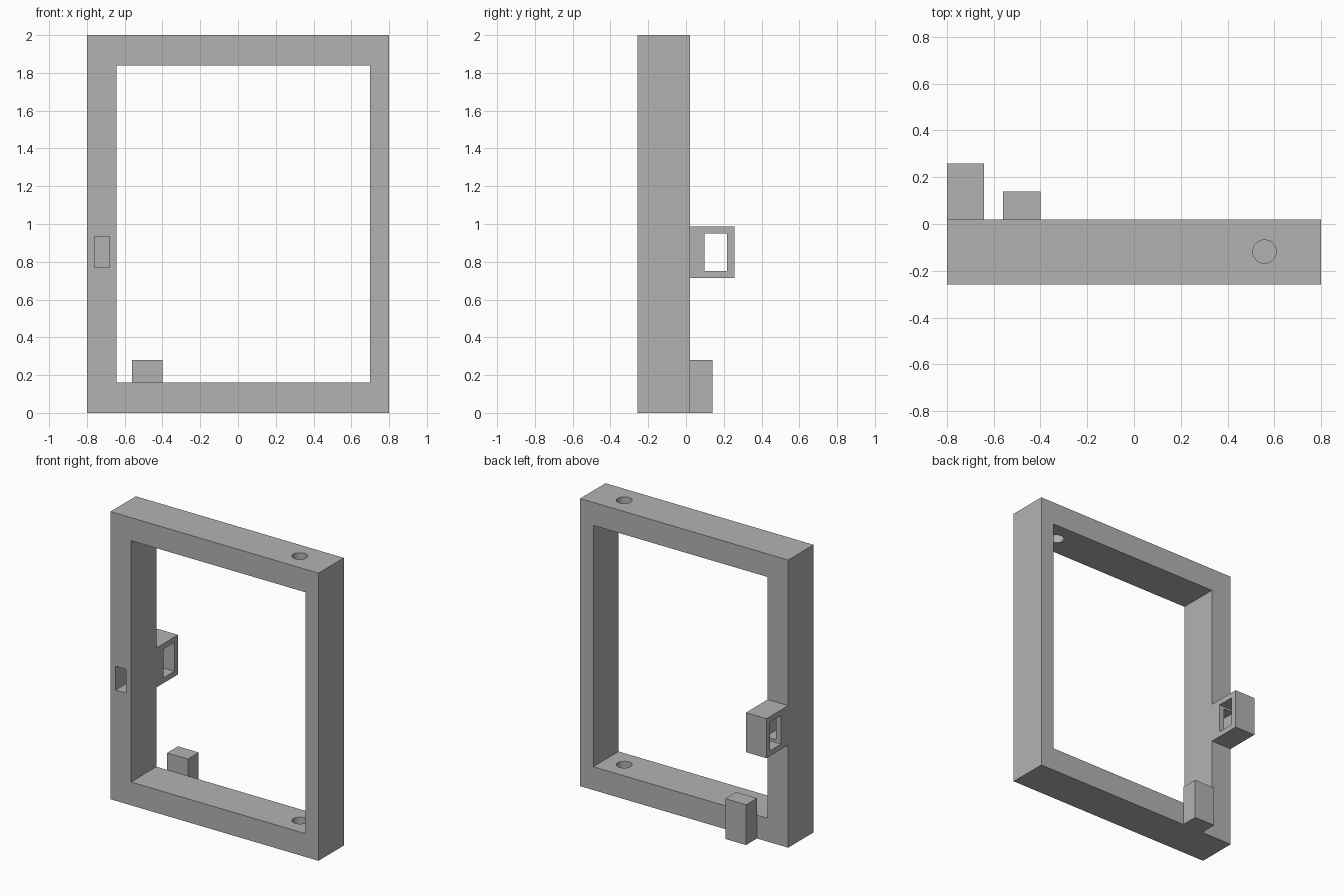
import bpy
from mathutils import Vector

cube = bpy.data.objects.get("Cube")
if cube:
    bpy.data.objects.remove(cube, do_unlink=True)

GREY = (0.45, 0.45, 0.45, 1.0)
grey = bpy.data.materials.new("grey")
grey.use_nodes = True
grey.diffuse_color = GREY
grey.node_tree.nodes["Principled BSDF"].inputs["Base Color"].default_value = GREY


def block(name, low, high):
    """Box spanning two opposite corners."""
    low, high = Vector(low), Vector(high)
    bpy.ops.mesh.primitive_cube_add(size=1, location=(low + high) / 2)
    ob = bpy.context.object
    ob.name = name
    ob.scale = high - low
    bpy.ops.object.transform_apply(location=False, rotation=False, scale=True)
    ob.data.materials.append(grey)
    return ob


def cut(target, cutters):
    """Subtract each cutter from the target."""
    for cutter in cutters:
        bpy.ops.object.select_all(action='DESELECT')
        target.select_set(True)
        bpy.context.view_layer.objects.active = target
        mod = target.modifiers.new("cut", 'BOOLEAN')
        mod.operation = 'DIFFERENCE'
        mod.solver = 'EXACT'
        mod.object = cutter
        bpy.ops.object.modifier_apply(modifier=mod.name)


FRONT, BACK, REAR = -0.258, 0.02, 0.258   # depth of frame and latch
INNER = -0.642                            # inner edge of the wide post

# Main parts
frame = block("frame", (-0.8, FRONT, 0), (0.8, BACK, 2))
latch = block("latch_housing", (-0.8, BACK, 0.713), (INNER, REAR, 0.988))
stop = block("foot_stop", (-0.56, BACK, 0), (-0.4, 0.14, 0.28))

# Cutters: frame opening, latch window, slot from the front into the window
opening = block("opening_cutter", (INNER, -1, 0.162), (0.699, 1, 1.84))
window = block("window_cutter", (-1, 0.097, 0.75), (-0.5, 0.218, 0.95))
slot = block("slot_cutter", (-0.76, -0.4, 0.77), (-0.68, 0.15, 0.935))

# Hinge bore: through the top rail, blind in the bottom rail
bpy.ops.mesh.primitive_cylinder_add(vertices=32, radius=0.05, depth=2.12,
                                    location=(0.558, -0.118, 1.14))
bore = bpy.context.object
bore.name = "bore_cutter"
bore.data.materials.append(grey)

cut(frame, [opening, slot, bore])
cut(latch, [window, slot])

for cutter in (opening, window, slot, bore):
    bpy.data.objects.remove(cutter, do_unlink=True)

# Smooth the round bores and keep the box edges sharp
bpy.ops.object.select_all(action='DESELECT')
for ob in (frame, latch, stop):
    ob.select_set(True)
bpy.context.view_layer.objects.active = frame
bpy.ops.object.shade_smooth_by_angle()
